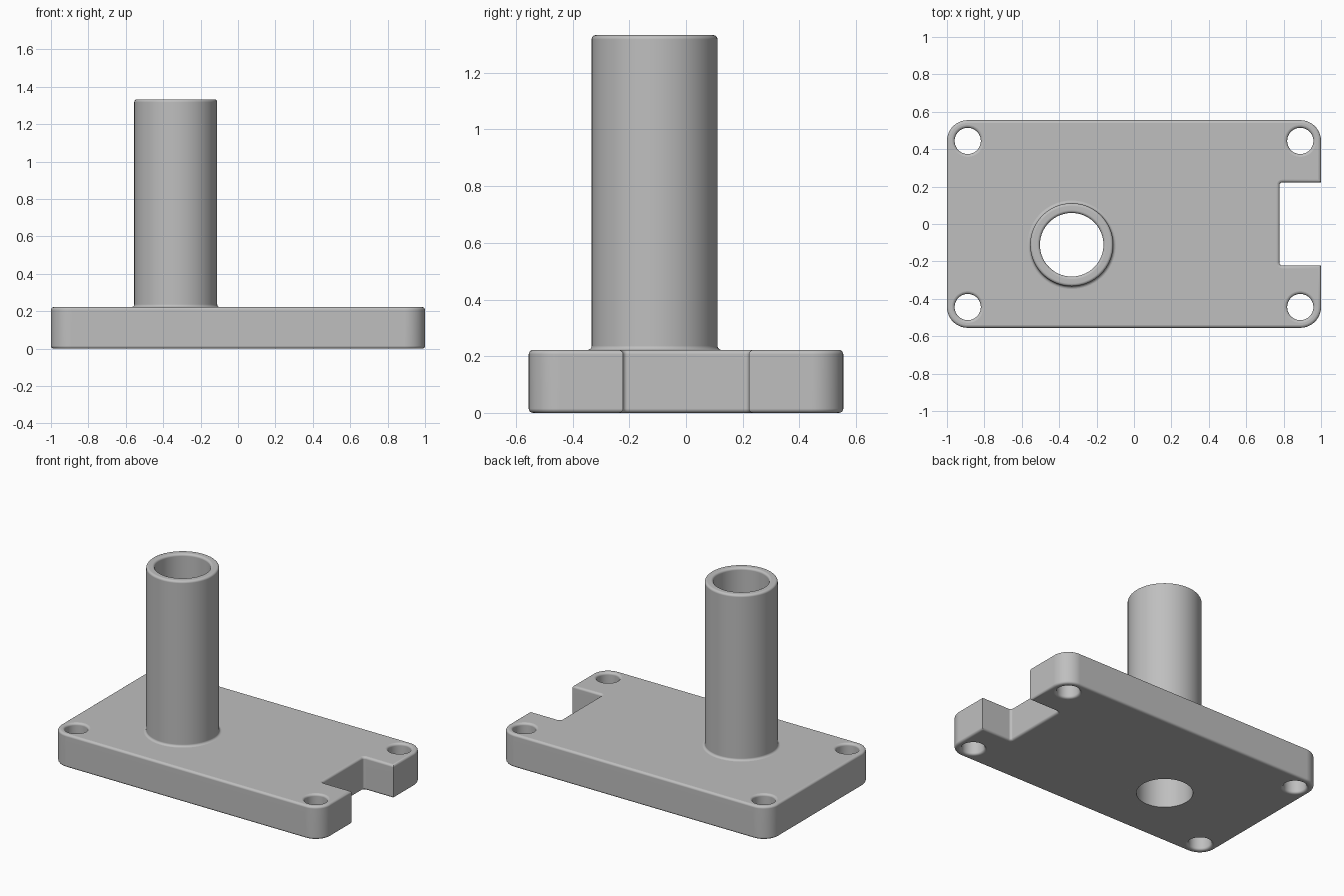
import bpy, bmesh
from math import sin, cos, pi, radians
from mathutils import Vector

old = bpy.data.objects.get("Cube")
if old:
    bpy.data.objects.remove(old, do_unlink=True)

WIDTH, DEPTH, THICK, HEIGHT = 2.0, 1.11, 0.222, 1.333
ROUND = 0.015                      # small edge rounding used everywhere
TUBE = Vector((-0.333, -0.111))    # tube axis
OUTER, INNER = 0.222, 0.17

grey = bpy.data.materials.new("light grey")
grey.use_nodes = True
COLOUR = (0.52, 0.52, 0.52, 1)
grey.diffuse_color = COLOUR
grey.node_tree.nodes["Principled BSDF"].inputs["Base Color"].default_value = COLOUR


def arc(cx, cy, r, a0, a1, n):
    """Points on an arc, angles in degrees."""
    angles = [radians(a0 + (a1 - a0) * i / n) for i in range(n + 1)]
    return [(cx + r * cos(a), cy + r * sin(a)) for a in angles]


def circle(cx, cy, r, n=64):
    return arc(cx, cy, r, 0, 360, n)[:-1]


def finish(obj):
    """Grey material, smooth curved surfaces, sharp corners."""
    obj.data.materials.clear()
    obj.data.materials.append(grey)
    bpy.ops.object.select_all(action='DESELECT')
    obj.select_set(True)
    bpy.context.view_layer.objects.active = obj
    bpy.ops.object.shade_smooth_by_angle(angle=radians(30))
    mod = obj.modifiers.new("even_shading", 'WEIGHTED_NORMAL')
    mod.keep_sharp = True


# Base plate: rounded outline with a notch on the +x side, plus the holes
hx, hy, cr = WIDTH / 2, DEPTH / 2, 0.111
notch_x, notch_y, nr = 0.778, 0.222, 0.015
outline = arc(-hx + cr, -hy + cr, cr, 180, 270, 16)
outline += arc(hx - cr, -hy + cr, cr, 270, 360, 16)
outline += [(hx, -notch_y)]
outline += arc(notch_x + nr, -notch_y + nr, nr, 270, 180, 4)
outline += arc(notch_x + nr, notch_y - nr, nr, 180, 90, 4)
outline += [(hx, notch_y)]
outline += arc(hx - cr, hy - cr, cr, 0, 90, 16)
outline += arc(-hx + cr, hy - cr, cr, 90, 180, 16)

loops = [outline, circle(TUBE.x, TUBE.y, OUTER - 0.002 - ROUND)]
loops += [circle(sx * 0.889, sy * 0.444, 0.07, 48) for sx in (-1, 1) for sy in (-1, 1)]

curve = bpy.data.curves.new("base_plate", 'CURVE')
curve.dimensions = '2D'
curve.fill_mode = 'BOTH'
curve.extrude = THICK / 2 - ROUND
curve.bevel_depth = ROUND
curve.bevel_resolution = 3
curve.offset = -ROUND
for pts in loops:
    spline = curve.splines.new('POLY')
    spline.points.add(len(pts) - 1)
    for p, (x, y) in zip(spline.points, pts):
        p.co = (x, y, 0, 1)
    spline.use_cyclic_u = True
plate = bpy.data.objects.new("base_plate", curve)
plate.location.z = THICK / 2
bpy.context.collection.objects.link(plate)
bpy.ops.object.select_all(action='DESELECT')
plate.select_set(True)
bpy.context.view_layer.objects.active = plate
bpy.ops.object.convert(target='MESH')
plate = bpy.context.view_layer.objects.active
finish(plate)

# Hollow tube: wall profile turned around its axis, with a fillet at the foot
profile = [(INNER, 0), (OUTER - 0.002, 0), (OUTER - 0.002, THICK / 2)]
profile += arc(OUTER + ROUND, THICK + ROUND, ROUND, 270, 180, 5)
profile += arc(OUTER - ROUND, HEIGHT - ROUND, ROUND, 0, 90, 5)
profile += arc(INNER + ROUND, HEIGHT - ROUND, ROUND, 90, 180, 5)

bm = bmesh.new()
verts = [bm.verts.new((r, 0, z)) for r, z in profile]
edges = [bm.edges.new((a, b)) for a, b in zip(verts, verts[1:] + verts[:1])]
bmesh.ops.spin(bm, geom=verts + edges, cent=(0, 0, 0), axis=(0, 0, 1),
               angle=2 * pi, steps=72, use_duplicate=False)
bmesh.ops.remove_doubles(bm, verts=bm.verts, dist=0.0001)
bmesh.ops.recalc_face_normals(bm, faces=bm.faces)
mesh = bpy.data.meshes.new("tube")
bm.to_mesh(mesh)
bm.free()
tube = bpy.data.objects.new("tube", mesh)
tube.location = (TUBE.x, TUBE.y, 0)
bpy.context.collection.objects.link(tube)
finish(tube)
